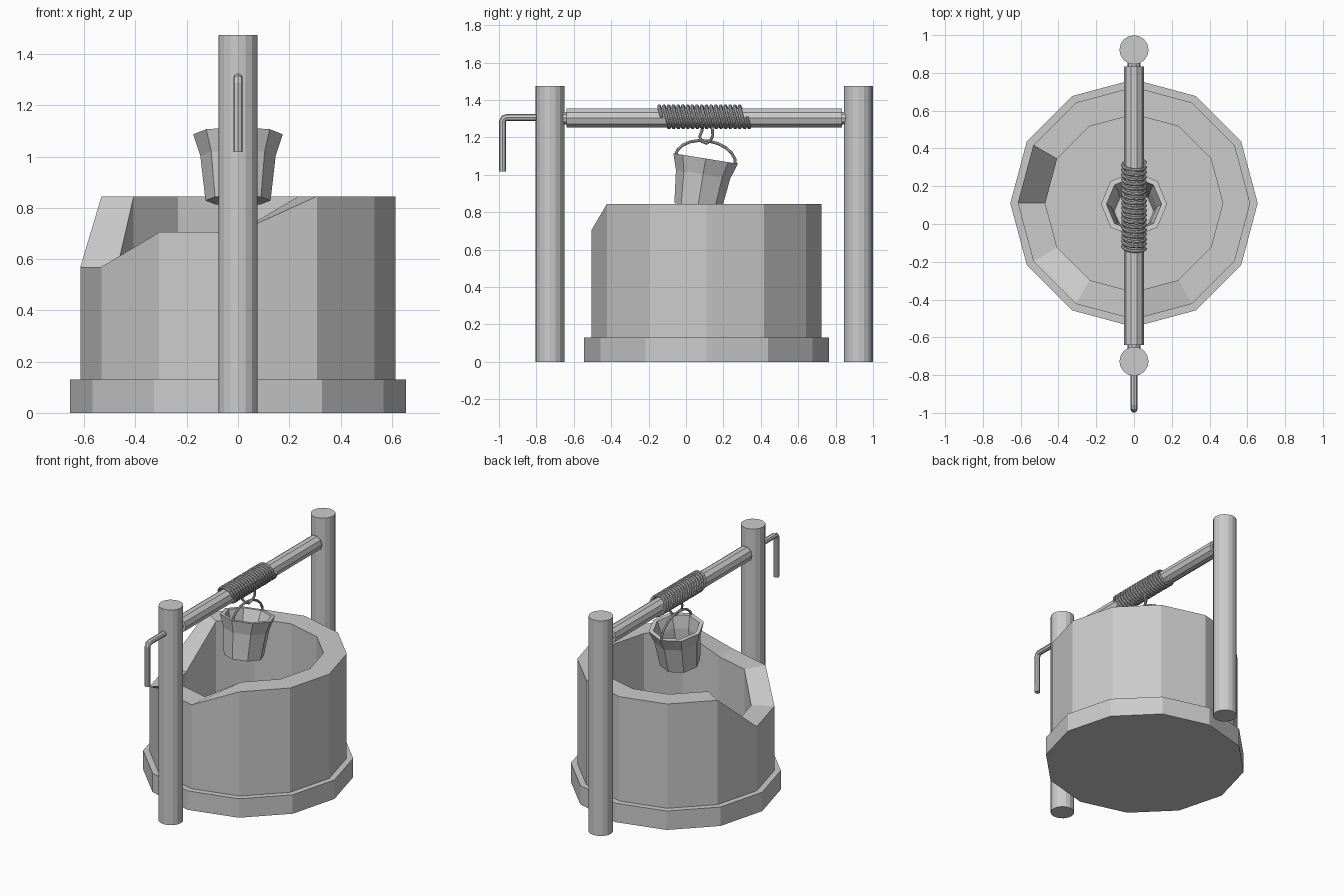
import bpy, bmesh
from math import sin, cos, pi, radians
from mathutils import Matrix, Vector

if "Cube" in bpy.data.objects:
    bpy.data.objects.remove(bpy.data.objects["Cube"])


def lathe(name, profile, sides, matrix=Matrix(), close_loop=False, cap_ends=True, height=None):
    """Spin (radius, z) profile round z; height(i, k, z) may override heights."""
    bm = bmesh.new()
    rings = []
    for k, (r, z) in enumerate(profile):
        ring = []
        for i in range(sides):
            a = 2 * pi * i / sides
            zz = height(i, k, z) if height else z
            ring.append(bm.verts.new((r * cos(a), r * sin(a), zz)))
        rings.append(ring)
    pairs = list(zip(rings, rings[1:]))
    if close_loop:
        pairs.append((rings[-1], rings[0]))
    for a, b in pairs:
        for i in range(sides):
            j = (i + 1) % sides
            bm.faces.new((a[i], a[j], b[j], b[i]))
    if cap_ends and not close_loop:
        bm.faces.new(rings[0])
        bm.faces.new(rings[-1])
    bmesh.ops.recalc_face_normals(bm, faces=bm.faces)
    mesh = bpy.data.meshes.new(name)
    bm.to_mesh(mesh)
    bm.free()
    ob = bpy.data.objects.new(name, mesh)
    ob.matrix_world = matrix
    bpy.context.collection.objects.link(ob)
    return ob


def tube(name, points, radius, matrix=Matrix()):
    """Round bar or rope along a list of points."""
    cu = bpy.data.curves.new(name, 'CURVE')
    cu.dimensions = '3D'
    cu.bevel_depth = radius
    cu.bevel_resolution = 2
    cu.use_fill_caps = True
    sp = cu.splines.new('POLY')
    sp.points.add(len(points) - 1)
    for p, co in zip(sp.points, points):
        p.co = (*co, 1)
    sp.use_smooth = False
    ob = bpy.data.objects.new(name, cu)
    ob.matrix_world = matrix
    bpy.context.collection.objects.link(ob)
    return ob


CY = 0.11        # well centre
AXLE_Z = 1.303   # windlass height

# Well wall with stepped foot, inner floor and broken-down front left rim
broken = {6: 0.57, 7: 0.57, 8: 0.705, 9: 0.705}
well_profile = [(0.655, 0), (0.655, 0.13), (0.615, 0.13),
                (0.615, 0.845), (0.47, 0.845), (0.47, 0.01)]
lathe("well_wall", well_profile, 12, Matrix.Translation((0, CY, 0)),
      height=lambda i, k, z: broken.get(i, z) if k in (3, 4) else z)

# Two upright posts
for name, y in (("front_post", -0.727), ("back_post", 0.922)):
    lathe(name, [(0.077, 0), (0.077, 1.475)], 16, Matrix.Translation((0, y, 0)))

# Windlass roller with thin axle ends, laid along y
along_y = Matrix.Translation((0, 0, AXLE_Z)) @ Matrix.Rotation(-pi / 2, 4, 'X')
lathe("roller", [(0.035, -0.70), (0.035, -0.64), (0.053, -0.64),
                 (0.053, 0.835), (0.035, 0.835), (0.035, 0.89)], 10, along_y)

# Crank handle
tube("crank_handle", [(0, -0.70, 1.307), (0, -0.955, 1.307), (0, -0.973, 1.302),
                      (0, -0.981, 1.285), (0, -0.981, 1.017)], 0.0185)

# Rope wound on the roller, turns leaning slightly
turns, steps = 18, 14
coil = []
for n in range(turns * steps + 1):
    a = 2 * pi * n / steps
    x, z = 0.06 * cos(a), 0.059 * sin(a)
    y = -0.13 + 0.455 * n / (turns * steps) - 0.35 * z
    coil.append((x, y, AXLE_Z + 0.007 + z))
tube("rope_coil", coil, 0.009)

# Rope loop holding the bucket handle
tube("rope_loop", [(-0.03, 0.09, 1.26), (-0.03, 0.085, 1.235), (-0.02, 0.073, 1.205),
                   (0, 0.085, 1.178), (0.005, 0.11, 1.168), (0.015, 0.132, 1.185),
                   (0.025, 0.143, 1.21), (0.03, 0.14, 1.26)], 0.008)

# Tilted open bucket (local origin at the rim centre)
tilt = Matrix.Translation((0, 0.105, 1.087)) @ Matrix.Rotation(radians(-9.2), 4, 'X')
lathe("bucket", [(0.127, -0.262), (0.147, -0.085), (0.175, 0),
                 (0.146, 0), (0.122, -0.085), (0.104, -0.235)], 8, tilt)

# Bucket handle arching over the rim
arch = [(0, -0.163 * cos(pi * n / 10), -0.01 + 0.105 * sin(pi * n / 10)) for n in range(11)]
tube("bucket_handle", arch, 0.008, tilt)
